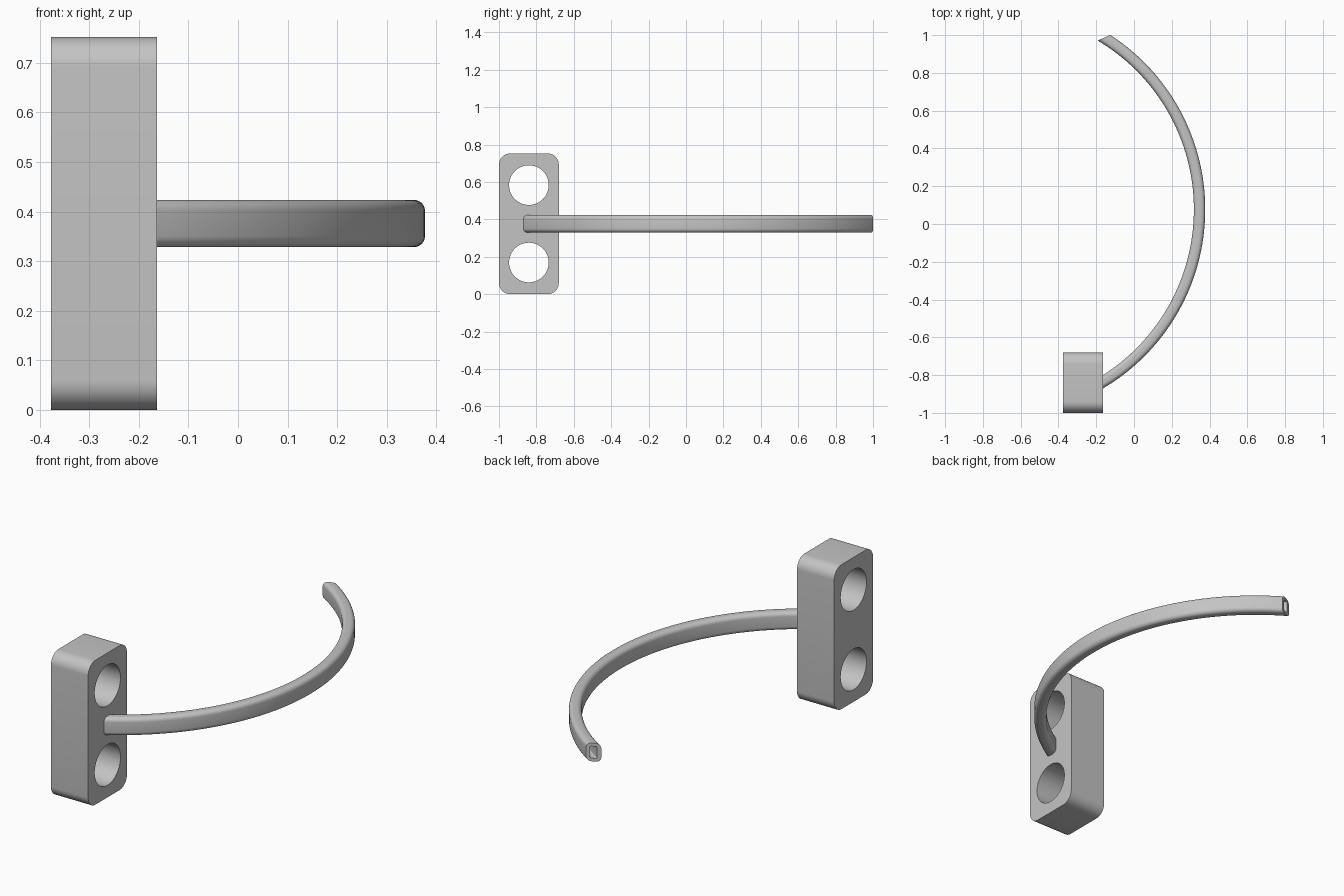
import bpy
import bmesh
from math import acos, atan2, cos, sin, pi, radians
from mathutils import Matrix, Vector

if "Cube" in bpy.data.objects:
    bpy.data.objects.remove(bpy.data.objects["Cube"], do_unlink=True)

GREY = (0.55, 0.55, 0.55, 1)
grey = bpy.data.materials.new("plain grey")
grey.use_nodes = True
grey.diffuse_color = GREY
grey.node_tree.nodes["Principled BSDF"].inputs["Base Color"].default_value = GREY


def add_object(name, bm):
    bmesh.ops.recalc_face_normals(bm, faces=bm.faces)
    mesh = bpy.data.meshes.new(name)
    bm.to_mesh(mesh)
    bm.free()
    mesh.materials.append(grey)
    obj = bpy.data.objects.new(name, mesh)
    bpy.context.collection.objects.link(obj)
    return obj


def activate(obj):
    bpy.ops.object.select_all(action='DESELECT')
    obj.select_set(True)
    bpy.context.view_layer.objects.active = obj


def smooth(obj):
    activate(obj)
    bpy.ops.object.shade_smooth_by_angle(angle=radians(35))


# Mounting block with rounded long edges
BLOCK = Vector((-0.27, -0.84, 0.376))
bm = bmesh.new()
bmesh.ops.create_cube(bm, size=1, matrix=Matrix.Translation(BLOCK)
                      @ Matrix.Diagonal((0.214, 0.32, 0.752, 1)))
long_edges = [e for e in bm.edges if abs(e.verts[0].co.x - e.verts[1].co.x) > 0.1]
bmesh.ops.bevel(bm, geom=long_edges, offset=0.06, segments=10, profile=0.5, affect='EDGES')
block = add_object("mounting_block", bm)

# Two screw holes drilled through the block
bm = bmesh.new()
for side in (-1, 1):
    place = Matrix.Translation(BLOCK + Vector((0, 0, side * 0.207)))
    bmesh.ops.create_cone(bm, cap_ends=True, segments=64, radius1=0.106, radius2=0.106,
                          depth=0.5, matrix=place @ Matrix.Rotation(pi / 2, 4, 'Y'))
drill = add_object("hole_cutter", bm)
drill.hide_render = True
cut = block.modifiers.new("holes", 'BOOLEAN')
cut.operation = 'DIFFERENCE'
cut.solver = 'EXACT'
cut.object = drill
activate(block)
bpy.ops.object.modifier_apply(modifier=cut.name)
bpy.data.objects.remove(drill, do_unlink=True)
smooth(block)

# Curved hollow arm: rounded section swept round a centre, between two cut planes
CENTRE = Vector((-0.723, 0.077))
MID_RADIUS = 1.07
STEPS = 72


def rounded_section(width, height, radius, segments=6):
    points = []
    for i, (sx, sz) in enumerate(((1, 1), (-1, 1), (-1, -1), (1, -1))):
        for k in range(segments + 1):
            a = (i + k / segments) * pi / 2
            points.append((MID_RADIUS + sx * (width / 2 - radius) + radius * cos(a),
                           BLOCK.z + sz * (height / 2 - radius) + radius * sin(a)))
    return points


def plane_angle(r, point, normal, sign):
    n = Vector(normal).normalized()
    return atan2(n.y, n.x) + sign * acos(n.dot(Vector(point) - CENTRE) / r)


def sweep(bm, section):
    rings = []
    for s in range(STEPS + 1):
        ring = []
        for r, z in section:
            start = plane_angle(r, (-0.165, 0), (1, 0), -1)
            end = plane_angle(r, (-0.195, 0.97), (-0.4, 0.92), -1)
            a = start + (end - start) * s / STEPS
            ring.append(bm.verts.new((CENTRE.x + r * cos(a), CENTRE.y + r * sin(a), z)))
        rings.append(ring)
    for lower, upper in zip(rings, rings[1:]):
        join(bm, lower, upper)
    return rings


def join(bm, a, b):
    for i in range(len(a)):
        j = (i + 1) % len(a)
        bm.faces.new((a[i], a[j], b[j], b[i]))


bm = bmesh.new()
outer = sweep(bm, rounded_section(0.06, 0.095, 0.022))
inner = sweep(bm, rounded_section(0.028, 0.062, 0.006))
for end in (0, -1):
    join(bm, outer[end], inner[end])
smooth(add_object("curved_arm", bm))
